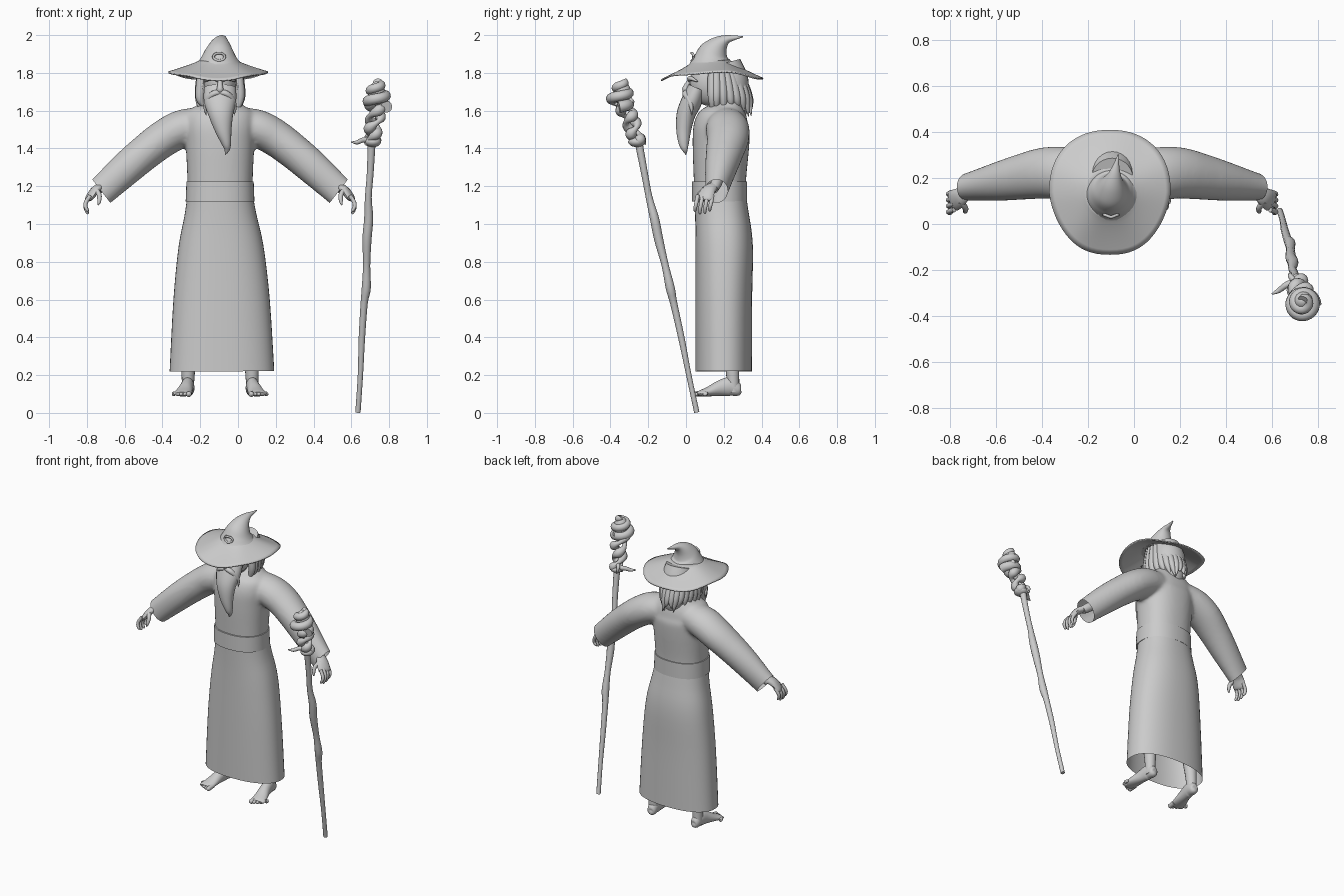
import bpy, bmesh, math, random
from mathutils import Vector

random.seed(4)
CX = -0.095  # symmetry line of the figure


def finish(name, bm, angle=50):
    bmesh.ops.recalc_face_normals(bm, faces=bm.faces)
    me = bpy.data.meshes.new(name)
    bm.to_mesh(me)
    bm.free()
    ob = bpy.data.objects.new(name, me)
    bpy.context.collection.objects.link(ob)
    bpy.ops.object.select_all(action='DESELECT')
    ob.select_set(True)
    bpy.context.view_layer.objects.active = ob
    bpy.ops.object.shade_smooth_by_angle(angle=math.radians(angle))
    return ob


def spline(pts, sub):
    """Catmull-Rom through (x, y, z, ru, rv) points"""
    P = [list(p) + [p[3]] if len(p) == 4 else list(p) for p in pts]
    out = []
    for i in range(len(P) - 1):
        a, b, c, d = P[max(i - 1, 0)], P[i], P[i + 1], P[min(i + 2, len(P) - 1)]
        for k in range(sub):
            t = k / sub
            out.append([0.5 * (2 * q + (r - p) * t + (2 * p - 5 * q + 4 * r - s) * t * t
                               + (3 * q - p - 3 * r + s) * t ** 3) for p, q, r, s in zip(a, b, c, d)])
    return out + [P[-1]]


def tube(name, pts, ref=(1, 0, 0), sides=12, sub=4, caps=True, power=2.0):
    """Skin of elliptical rings along a smooth path; ru lies along ref"""
    P = spline(pts, sub)
    bm, rings, u = bmesh.new(), [], Vector(ref)
    for i, p in enumerate(P):
        a, b = P[max(i - 1, 0)], P[min(i + 1, len(P) - 1)]
        t = (Vector(b[:3]) - Vector(a[:3])).normalized()
        u = (u - t * u.dot(t)).normalized()
        v = t.cross(u)
        ring = []
        for k in range(sides):
            c, s = math.cos(k * math.tau / sides), math.sin(k * math.tau / sides)
            c, s = (math.copysign(abs(w) ** (2 / power), w) for w in (c, s))
            ring.append(bm.verts.new(Vector(p[:3]) + u * c * max(p[3], .001) + v * s * max(p[4], .001)))
        rings.append(ring)
    for r, q in zip(rings, rings[1:]):
        for k in range(sides):
            j = (k + 1) % sides
            bm.faces.new((r[k], r[j], q[j], q[k]))
    if caps:
        bm.faces.new(rings[0])
        bm.faces.new(rings[-1])
    return finish(name, bm)


def side(s, pts):
    """Points given as distance from the symmetry line, put on side s"""
    return [(CX + s * p[0],) + tuple(p[1:]) for p in pts]


def ball(name, loc, size):
    bm = bmesh.new()
    bmesh.ops.create_uvsphere(bm, u_segments=24, v_segments=16, radius=1)
    for v in bm.verts:
        v.co = Vector([c * r + l for c, r, l in zip(v.co, size, loc)])
    return finish(name, bm)


# Robe skirt, open at the hem, and belt
tube("robe_skirt", [(-.085, .2, .22, .277, .15), (-.087, .2, .6, .255, .15), (-.09, .202, .88, .225, .152),
                    (-.093, .19, 1.05, .19, .142), (CX, .18, 1.16, .172, .135)],
     sides=48, caps=False, power=2.3)
tube("belt", [(CX, .178, 1.12, .182, .146), (CX, .178, 1.225, .178, .146)], sides=48, sub=1, power=2.3)

# Robe top: torso and sleeves fused, cuffs cut open
parts = [tube("robe_top", [(CX, .18, 1.15, .172, .135), (CX, .18, 1.26, .174, .14), (CX, .185, 1.42, .182, .15),
                           (CX, .19, 1.52, .19, .148), (CX, .205, 1.585, .18, .12), (CX, .21, 1.635, .115, .085),
                           (CX, .2, 1.68, .07, .06)], sides=40, power=2.3)]
for s in (1, -1):
    parts.append(tube("sleeve", side(s, [(.09, .215, 1.53, .09, .1), (.2, .22, 1.505, .1, .115),
                                         (.295, .222, 1.455, .098, .112), (.395, .205, 1.38, .094, .1),
                                         (.495, .185, 1.295, .09, .085), (.63, .16, 1.172, .08, .06),
                                         (.69, .15, 1.12, .08, .055)]), ref=(0, 0, 1), sides=28))
bpy.ops.object.select_all(action='DESELECT')
for p in parts:
    p.select_set(True)
bpy.context.view_layer.objects.active = parts[0]
bpy.ops.object.join()
top = parts[0]
m = top.modifiers.new("fuse", 'REMESH')
m.mode, m.voxel_size = 'VOXEL', .011
m = top.modifiers.new("soften", 'SMOOTH')
m.factor, m.iterations = .5, 10
bm = bmesh.new()
bm.from_object(top, bpy.context.evaluated_depsgraph_get())
bpy.data.objects.remove(top)
for s in (1, -1):
    bmesh.ops.bisect_plane(bm, geom=bm.verts[:] + bm.edges[:] + bm.faces[:], clear_outer=True,
                           plane_co=(CX + s * .628, 0, 1.173), plane_no=(s * .79, 0, -.61))
finish("robe_top", bm, 80)

for s in (1, -1):
    # Forearm, palm, fingers and thumb
    tube("forearm", side(s, [(.5, .185, 1.29, .035), (.6, .16, 1.215, .03), (.64, .145, 1.185, .026)]))
    tube("palm", side(s, [(.625, .15, 1.2, .027, .022), (.66, .12, 1.18, .04, .022),
                          (.69, .1, 1.14, .045, .018), (.698, .095, 1.125, .035, .01)]), ref=(0, 1, 0))
    for i in range(4):
        y, e = .058 + .026 * i, (.012, 0, .002, .014)[i]
        tube("finger", side(s, [(.688, y + .004, 1.15, .011), (.71, y - .003, 1.115, .011),
                                (.712, y - .008, 1.085 + e / 2, .01), (.702, y - .01, 1.06 + e, .008),
                                (.698, y - .01, 1.052 + e, .002)]), sides=10)
    tube("thumb", side(s, [(.66, .1, 1.185, .014), (.64, .07, 1.155, .013), (.64, .055, 1.12, .01),
                           (.645, .05, 1.1, .003)]), sides=10)
    # Leg, foot and toes
    tube("leg", side(s, [(.16, .22, .62, .055), (.165, .235, .38, .048), (.168, .245, .24, .037),
                         (.17, .25, .15, .032), (.17, .252, .11, .03)]), sides=16)
    tube("foot", side(s, [(.165, .292, .115, .008), (.166, .28, .117, .028, .03), (.17, .235, .138, .034, .05),
                          (.178, .18, .13, .036, .042), (.19, .12, .113, .044, .026), (.2, .075, .103, .048, .016),
                          (.202, .06, .1, .04, .01)]), sides=20)
    for i in range(5):
        d, y = .163 + .02 * i, .034 + .007 * i * i * .5
        r = .015 if i == 0 else .0105
        tube("toe", side(s, [(d, .09, .104, r), (d + .002, y + .02, .1, r), (d + .003, y + .005, .098, r * .9),
                             (d + .003, y - .002, .096, .002)]), sides=10)
    # Face hair on each side
    tube("moustache", side(s, [(-.004, .005, 1.695, .016), (.035, 0, 1.69, .02, .016), (.066, .018, 1.655, .016),
                               (.078, .03, 1.61, .009), (.074, .03, 1.575, .001)]), sides=10)
    tube("eyebrow", side(s, [(.008, .018, 1.76, .01), (.04, .022, 1.772, .013), (.082, .06, 1.755, .004)]), sides=8)
    ball("ear", (CX + s * .09, .14, 1.73), (.014, .025, .035))

# Head, neck, nose
ball("head", (CX, .125, 1.75), (.088, .105, .125))
tube("neck", [(CX, .18, 1.58, .06), (CX, .16, 1.7, .055)], sides=20)
tube("nose", [(CX, .03, 1.775, .01), (CX, .005, 1.735, .014), (CX, -.002, 1.71, .018), (CX, .012, 1.695, .008)])

# Beard hanging forward with a curved tip
tube("beard", [(CX, .06, 1.72, .085, .05), (CX, .03, 1.65, .085, .055), (-.09, 0, 1.58, .066, .05),
               (-.078, -.012, 1.5, .045, .04), (-.062, -.012, 1.43, .026, .028), (-.058, -.006, 1.395, .015, .016),
               (-.068, 0, 1.367, .002)], sides=20, sub=6)

# Hair: a mass behind the head and tapered locks around it
tube("hair_mass", [(CX, .2, 1.85, .09, .09), (CX, .225, 1.76, .105, .105), (CX, .25, 1.67, .098, .085),
                   (CX, .28, 1.6, .07, .055), (CX, .295, 1.56, .03, .02)], sides=28)
for i in range(17):
    a = math.radians(-15 + 210 * i / 16)
    c, s = math.cos(a), max(math.sin(a), -.3)
    z = random.uniform(1.56, 1.62)
    x, y = CX + .095 * c, .165 + .1 * s
    tube("hair_lock", [(x, y, 1.83, .02), (x + .01 * c, y + .04 * max(s, 0), 1.74, .026),
                       (x + .014 * c, y + .07 * max(s, 0), 1.66, .022),
                       (x + random.uniform(-.015, .015), y + .085 * max(s, 0), z, .002)], sides=8)

# Hat brim: drooping front and back
bm = bmesh.new()
rings, N = [], 64
for k in range(9):
    f = k / 8
    ring = []
    for j in range(N):
        a = j * math.tau / N
        c, s = math.cos(a), math.sin(a)
        w = .265 - .045 * max(-s, 0) * abs(c)
        x = -.105 + (.09 + (w - .09) * f) * math.copysign(abs(c) ** .9, c)
        y = .138 + (.09 + (.272 - .09) * f) * math.copysign(abs(s) ** .88, s)
        rim = 1.806 - .038 * s * s + .005 * math.sin(5 * a)
        ring.append(bm.verts.new((x, y, 1.872 + (rim - 1.872) * f ** .8)))
    rings.append(ring)
for r, q in zip(rings, rings[1:]):
    for j in range(N):
        bm.faces.new((r[j], r[(j + 1) % N], q[(j + 1) % N], q[j]))
brim = finish("hat_brim", bm)
m = brim.modifiers.new("thickness", 'SOLIDIFY')
m.thickness, m.offset = .008, -1

# Hat crown with the tip bent backwards, and the small buckle
tube("hat_crown", [(-.1, .138, 1.84, .125, .125), (-.1, .14, 1.872, .1, .1), (-.098, .15, 1.91, .077, .08),
                   (-.093, .178, 1.95, .052, .05), (-.085, .215, 1.977, .029, .024),
                   (-.077, .258, 1.986, .013, .012), (-.068, .302, 1.992, .003, .003)], sides=32, sub=6)
ring = [(-.1 + .03 * math.cos(a), .03 + .01 * abs(math.cos(a)), 1.885 + .02 * math.sin(a), .007)
        for a in [k * math.tau / 12 for k in range(13)]]
tube("hat_buckle", ring, ref=(0, 1, 0), sides=8, sub=2)

# Staff shaft with gentle knots
tube("staff_shaft", [(.635, .057, .003, .014), (.648, .015, .2, .014), (.656, -.025, .4, .017), (.668, -.065, .58, .019),
                     (.679, -.083, .66, .024), (.681, -.11, .78, .019), (.683, -.145, .92, .024),
                     (.692, -.167, 1.03, .024), (.69, -.195, 1.14, .018), (.7, -.22, 1.27, .018),
                     (.708, -.252, 1.44, .021)])

# Staff head: two twisted roots, then a coil closing on top
for phase in (0, math.pi):
    pts = []
    for k in range(25):
        t = k / 24
        a, r = phase + t * math.tau * 1.7, .022 + .016 * t
        pts.append((.71 + .024 * t + r * math.cos(a), -.255 - .075 * t + r * math.sin(a), 1.43 + .22 * t,
                    .022 + .008 * math.sin(t * 22 + phase)))
    tube("staff_root", pts, ref=(0, 0, 1), sub=2)
coil = []
for k in range(33):
    t = k / 32
    a, r = t * math.tau * 2.3, .045 * (1 - t ** 3) + .004
    coil.append((.737 + r * math.cos(a), -.335 + r * math.sin(a) - .02 * (1 - t), 1.62 + .135 * t,
                 .031 - .009 * t))
tube("staff_coil", coil, ref=(0, 0, 1), sub=2)
ball("staff_core", (.735, -.335, 1.69), (.045, .045, .065))
ball("staff_knot", (.715, -.26, 1.435), (.042, .045, .028))
tube("staff_twig", [(.71, -.25, 1.44, .018), (.665, -.265, 1.445, .014), (.63, -.29, 1.432, .011),
                    (.6, -.305, 1.434, .003)], ref=(0, 0, 1))
tube("staff_twig", [(.7, -.25, 1.47, .014), (.68, -.225, 1.46, .011), (.685, -.215, 1.42, .003)], ref=(0, 1, 0))
